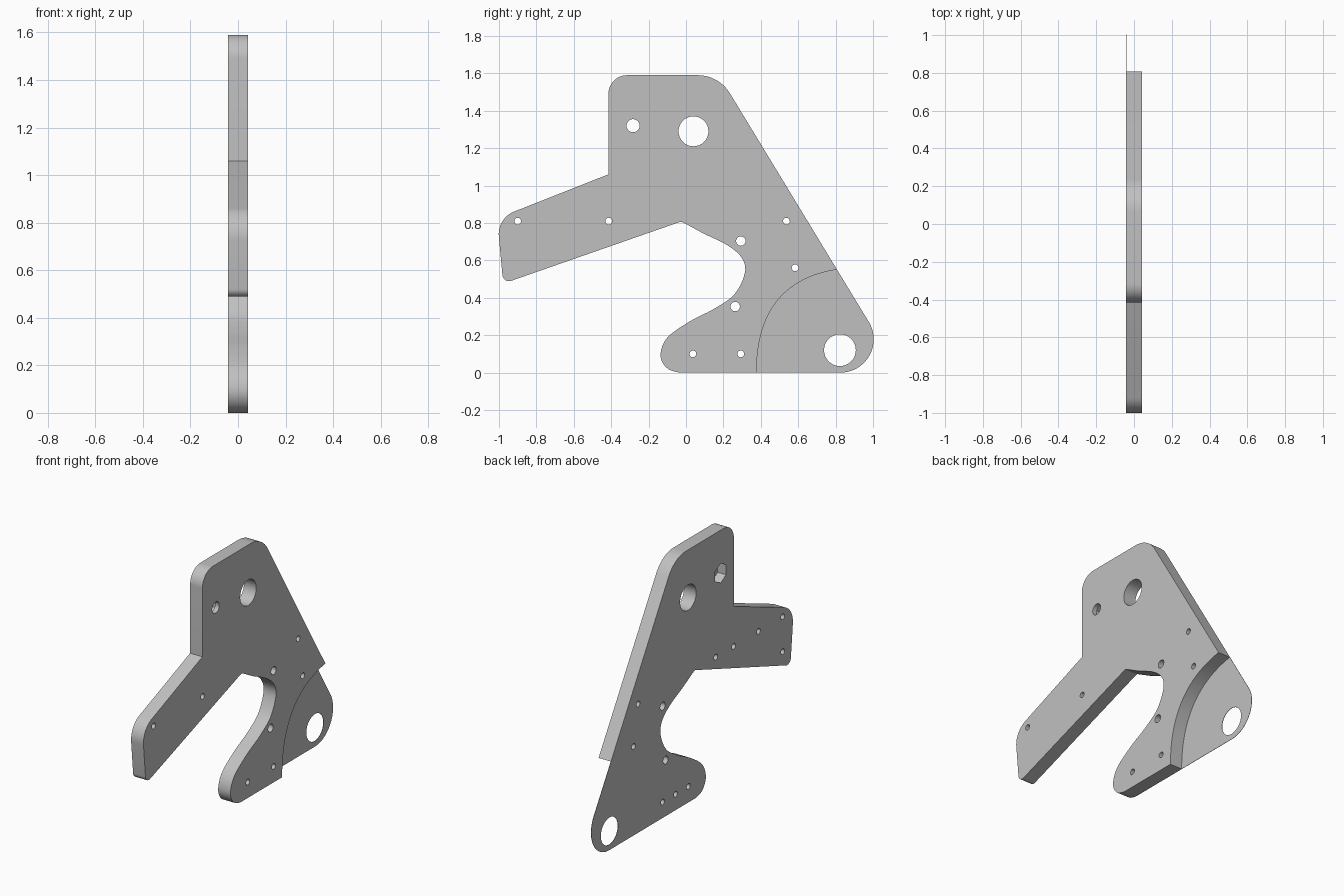
import bpy, bmesh, math
from mathutils import Vector

if "Cube" in bpy.data.objects:
    bpy.data.objects.remove(bpy.data.objects["Cube"], do_unlink=True)

HALF = 0.043       # half the plate thickness
SHEET = 0.002      # thickness left in the stepped foot

steel = bpy.data.materials.new("plain_grey")
steel.use_nodes = True
grey = (0.53, 0.53, 0.53, 1)
steel.diffuse_color = grey
steel.node_tree.nodes["Principled BSDF"].inputs["Base Color"].default_value = grey


def fillet(prev, corner, nxt, r, steps=12):
    """Round one corner of a profile with a circular arc."""
    p, c, n = Vector(prev), Vector(corner), Vector(nxt)
    a, b = (p - c).normalized(), (n - c).normalized()
    half = a.angle(b) / 2
    t = r / math.tan(half)
    centre = c + (a + b).normalized() * (r / math.sin(half))
    u, v = c + a * t - centre, c + b * t - centre
    sweep = u.angle(v)
    return [centre + (u * math.sin(sweep * (1 - i / steps)) + v * math.sin(sweep * i / steps))
            / math.sin(sweep) for i in range(steps + 1)]


def spline(pts, steps=6):
    """Smooth path through the inner points; the end points only steer it."""
    out = []
    for a, b, c, d in zip(pts, pts[1:], pts[2:], pts[3:]):
        a, b, c, d = map(Vector, (a, b, c, d))
        for i in range(steps):
            t = i / steps
            out.append(0.5 * (2 * b + (c - a) * t + (2 * a - 5 * b + 4 * c - d) * t ** 2
                              + (3 * b - a - 3 * c + d) * t ** 3))
    return out + [Vector(pts[-2])]


def circle(y, z, r, sides=32, start=0.0):
    return [Vector((y + r * math.cos(start + math.tau * i / sides),
                    z + r * math.sin(start + math.tau * i / sides))) for i in range(sides)]


def prism(name, pts, x0, x1):
    """Extrude a side profile (y, z) along x."""
    bm = bmesh.new()
    face = bm.faces.new([bm.verts.new((x0, p[0], p[1])) for p in pts])
    ext = bmesh.ops.extrude_face_region(bm, geom=[face])
    moved = [g for g in ext["geom"] if isinstance(g, bmesh.types.BMVert)]
    bmesh.ops.translate(bm, verts=moved, vec=(x1 - x0, 0, 0))
    bmesh.ops.recalc_face_normals(bm, faces=bm.faces[:])
    mesh = bpy.data.meshes.new(name)
    bm.to_mesh(mesh)
    bm.free()
    mesh.materials.append(steel)
    obj = bpy.data.objects.new(name, mesh)
    bpy.context.collection.objects.link(obj)
    return obj


def cut(target, pts, x0, x1):
    cutter = prism("cutter", pts, x0, x1)
    cutter.hide_render = True
    mod = target.modifiers.new("cut", "BOOLEAN")
    mod.operation = "DIFFERENCE"
    mod.solver = "EXACT"
    mod.object = cutter
    bpy.context.view_layer.objects.active = target
    bpy.ops.object.modifier_apply(modifier=mod.name)
    bpy.data.objects.remove(cutter, do_unlink=True)


# Outline: foot heel, sloping back, head, arm, then the hooked throat
heel, shoulder, head = (1.142, 0), (0.176, 1.59), (-0.415, 1.59)
neck, arm_top, arm_low, apex = (-0.415, 1.06), (-1.01, 0.825), (-0.977, 0.476), (-0.025, 0.808)
throat = [(-0.2, 0.87), (0.1, 0.74), (0.222, 0.68), (0.297, 0.615), (0.315, 0.535),
          (0.26, 0.42), (0.152, 0.342), (0.019, 0.273), (-0.1, 0.187), (-0.136, 0.096),
          (-0.105, 0.027), (-0.03, 0), (0.1, 0)]
outline = (fillet((0, 0), heel, shoulder, 0.178, 20)
           + fillet(heel, shoulder, head, 0.2)
           + fillet(shoulder, head, neck, 0.1)
           + [Vector(neck)]
           + fillet(neck, arm_top, arm_low, 0.13)
           + fillet(arm_top, arm_low, apex, 0.035)
           + fillet(arm_low, apex, throat[1], 0.02, 4)
           + spline(throat))
plate = prism("bracket_plate", outline, -HALF, HALF)

# Curved step that thins the foot to a sheet
b0, b1, b2, b3 = map(Vector, ((0.377, 0), (0.377, 0.3), (0.5, 0.5), (0.8, 0.55)))
arc = []
for i in range(25):
    t = i / 24
    arc.append(b0 * (1 - t) ** 3 + b1 * 3 * t * (1 - t) ** 2 + b2 * 3 * t * t * (1 - t) + b3 * t ** 3)
cut(plate, arc + [(1.2, 0.6), (1.2, -0.1), (0.377, -0.1)], SHEET - HALF, 0.1)

# Through holes: y, z, radius
for y, z, r in [(0.04, 1.29, 0.08), (0.823, 0.12, 0.085), (-0.283, 1.32, 0.035),
                (0.293, 0.703, 0.025), (0.263, 0.353, 0.025)]:
    cut(plate, circle(y, z, r), -0.1, 0.1)
for y, z in [(-0.9, 0.81), (-0.413, 0.81), (0.537, 0.81), (0.583, 0.56), (0.037, 0.1), (0.293, 0.1)]:
    cut(plate, circle(y, z, 0.018, 20), -0.1, 0.1)

# Blind holes and hexagonal nut pocket on the reverse face
for y, z in [(-0.66, 0.81), (-0.235, 0.81), (-0.9, 0.59), (0.165, 0.1)]:
    cut(plate, circle(y, z, 0.018, 20), -0.1, 0.015)
cut(plate, circle(-0.283, 1.32, 0.062, 6, math.pi / 6), -0.1, 0.015)

# Smooth rounded edges, keep the face rims sharp
bpy.ops.object.select_all(action="DESELECT")
plate.select_set(True)
bpy.context.view_layer.objects.active = plate
bpy.ops.object.shade_smooth_by_angle(angle=math.radians(30))
